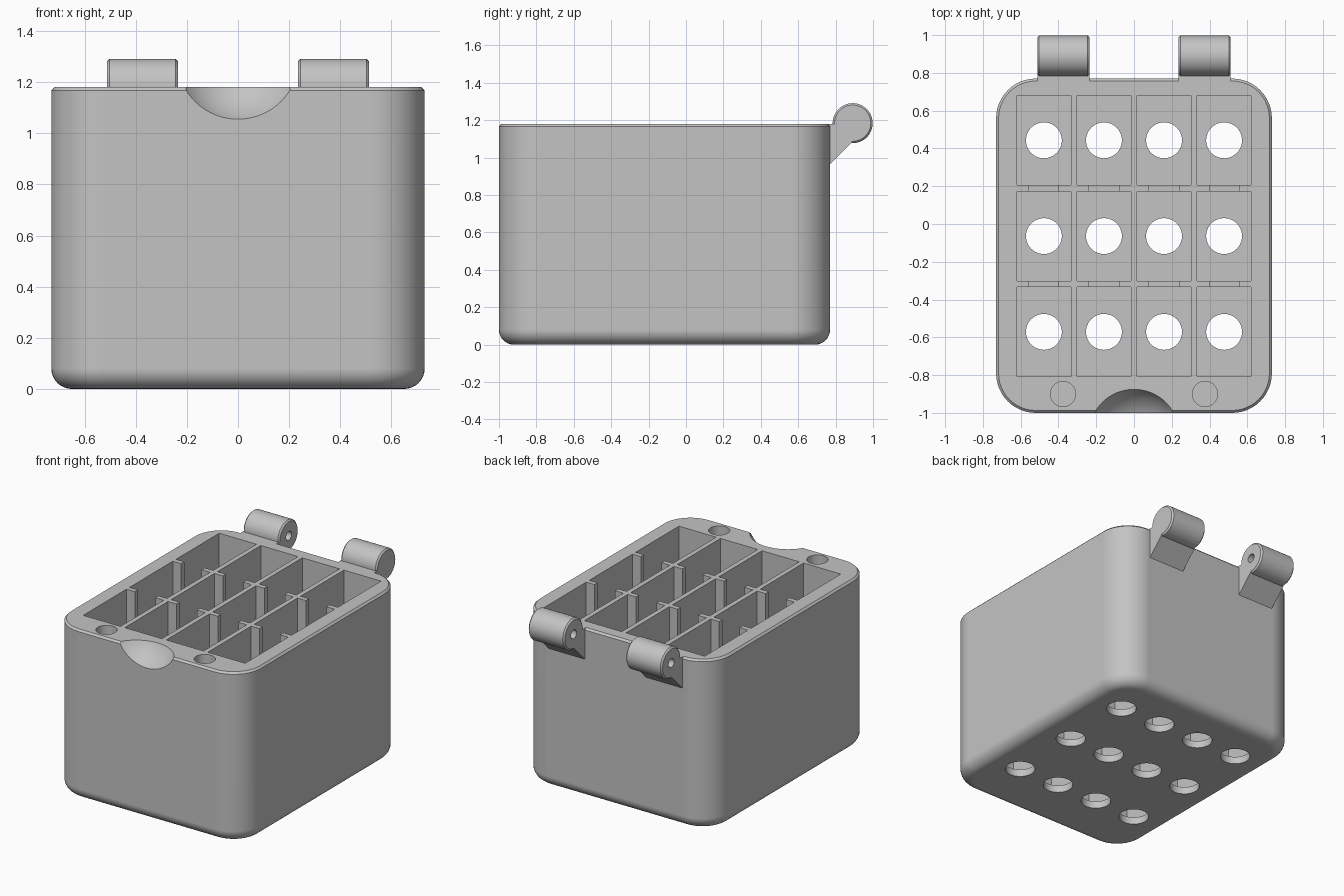
import bpy
import bmesh
from math import sin, cos, pi, radians
from mathutils import Matrix, Vector

if "Cube" in bpy.data.objects:
    bpy.data.objects.remove(bpy.data.objects["Cube"])

HALF_X, FRONT, BACK, TOP = 0.73, -1.0, 0.77, 1.18
CORNER, FILLET, CHAMFER, FLOOR = 0.21, 0.08, 0.013, 0.05
COLUMNS = [-0.477, -0.159, 0.159, 0.477]
ROWS = [0.443, -0.064, -0.571]
CELL = (0.285, 0.473)

grey = bpy.data.materials.new("plain grey")
grey.use_nodes = True
grey.diffuse_color = (0.55, 0.55, 0.55, 1)
grey.node_tree.nodes["Principled BSDF"].inputs["Base Color"].default_value = grey.diffuse_color


def make(name, bm):
    bmesh.ops.recalc_face_normals(bm, faces=bm.faces)
    mesh = bpy.data.meshes.new(name)
    bm.to_mesh(mesh)
    bm.free()
    mesh.materials.append(grey)
    obj = bpy.data.objects.new(name, mesh)
    bpy.context.collection.objects.link(obj)
    return obj


def add_box(bm, x, y, width, depth, low, high):
    place = Matrix.Translation((x, y, (low + high) / 2))
    size = Matrix.Diagonal((width, depth, high - low, 1))
    bmesh.ops.create_cube(bm, size=1, matrix=place @ size)


def add_cylinder(bm, x, y, radius, low, high):
    bmesh.ops.create_cone(bm, cap_ends=True, segments=48, radius1=radius, radius2=radius,
                          depth=high - low, matrix=Matrix.Translation((x, y, (low + high) / 2)))


def cut(target, name, bm):
    cutter = make(name, bm)
    cutter.hide_render = True
    mod = target.modifiers.new(name, "BOOLEAN")
    mod.operation, mod.solver, mod.object = "DIFFERENCE", "EXACT", cutter
    bpy.context.view_layer.objects.active = target
    bpy.ops.object.modifier_apply(modifier=mod.name)
    bpy.data.objects.remove(cutter)


def smooth(obj):
    bpy.ops.object.select_all(action="DESELECT")
    obj.select_set(True)
    bpy.context.view_layer.objects.active = obj
    bpy.ops.object.shade_smooth_by_angle(angle=radians(30))
    mod = obj.modifiers.new("Even shading", "WEIGHTED_NORMAL")
    mod.keep_sharp = True


def rounded_ring(bm, inset, z, steps=12):
    """Loop of vertices around the box outline, moved inwards by inset."""
    ring = []
    mid, half_y = (FRONT + BACK) / 2, (BACK - FRONT) / 2
    for quarter, (sx, sy) in enumerate([(1, 1), (-1, 1), (-1, -1), (1, -1)]):
        for i in range(steps + 1):
            a = (quarter + i / steps) * pi / 2
            ring.append(bm.verts.new((sx * (HALF_X - CORNER) + (CORNER - inset) * cos(a),
                                      mid + sy * (half_y - CORNER) + (CORNER - inset) * sin(a), z)))
    return ring


# Box shell: rounded bottom edge, straight walls, small top chamfer
bm = bmesh.new()
levels = [(FILLET * (1 - sin(a)), FILLET * (1 - cos(a))) for a in [i * pi / 16 for i in range(9)]]
levels += [(0, TOP - CHAMFER), (CHAMFER, TOP)]
rings = [rounded_ring(bm, inset, z) for inset, z in levels]
for low, high in zip(rings, rings[1:]):
    for i in range(len(low)):
        j = (i + 1) % len(low)
        bm.faces.new((low[i], low[j], high[j], high[i]))
bm.faces.new(rings[0][::-1])
bm.faces.new(rings[-1])
box = make("compartment_box", bm)

# Twelve compartments
bm = bmesh.new()
for x in COLUMNS:
    for y in ROWS:
        add_box(bm, x, y, *CELL, FLOOR, TOP + 0.2)
cut(box, "compartments", bm)

# Finger slots in the walls between rows
bm = bmesh.new()
for x in COLUMNS:
    for y0, y1 in zip(ROWS, ROWS[1:]):
        add_box(bm, x, (y0 + y1) / 2, 0.157, 0.1, 0.6, TOP + 0.2)
cut(box, "finger_slots", bm)

# Round floor holes and the two blind sockets in the front rim
bm = bmesh.new()
for x in COLUMNS:
    for y in ROWS:
        add_cylinder(bm, x, y, 0.095, -0.1, FLOOR + 0.1)
for x in (-0.376, 0.376):
    add_cylinder(bm, x, -0.9, 0.067, TOP - 0.1, TOP + 0.1)
cut(box, "round_holes", bm)

# Spherical thumb scoop in the front edge
bm = bmesh.new()
bmesh.ops.create_uvsphere(bm, u_segments=64, v_segments=40, radius=0.265,
                          matrix=Matrix.Translation((0, FRONT - 0.114, TOP + 0.114)))
cut(box, "thumb_scoop", bm)
smooth(box)

# Hinges: chamfered barrels with a pin hole, on wedge brackets
LENGTH, RADIUS, PIN, BEVEL = 0.277, 0.107, 0.03, 0.01
AXIS = Vector((0, 0.891, 1.184))
shell = [(0, PIN), (0, RADIUS - BEVEL), (BEVEL, RADIUS),
         (LENGTH - BEVEL, RADIUS), (LENGTH, RADIUS - BEVEL)]
through = shell + [(LENGTH, PIN), (0, PIN)]
blind = [(0.22, 0), (0.22, PIN)] + shell + [(LENGTH, 0)]
wedge = [(0.757, 0.952), (0.888, 1.083), (0.83, 1.17), (0.82, TOP), (0.757, TOP)]

for side, start, profile in (("right", -0.512, through), ("left", 0.235, blind)):
    bm = bmesh.new()
    points = [bm.verts.new(AXIS + Vector((start + x, 0, r))) for x, r in profile]
    edges = [bm.edges.new(pair) for pair in zip(points, points[1:])]
    bmesh.ops.spin(bm, geom=points + edges, cent=AXIS, axis=(1, 0, 0), angle=2 * pi, steps=48)
    bmesh.ops.remove_doubles(bm, verts=bm.verts, dist=0.0001)
    smooth(make(side + "_hinge_barrel", bm))

    bm = bmesh.new()
    face = bm.faces.new([bm.verts.new((start, y, z)) for y, z in wedge])
    extruded = bmesh.ops.extrude_face_region(bm, geom=[face], use_keep_orig=True)
    moved = [v for v in extruded["geom"] if isinstance(v, bmesh.types.BMVert)]
    bmesh.ops.translate(bm, verts=moved, vec=(LENGTH, 0, 0))
    make(side + "_hinge_bracket", bm)
